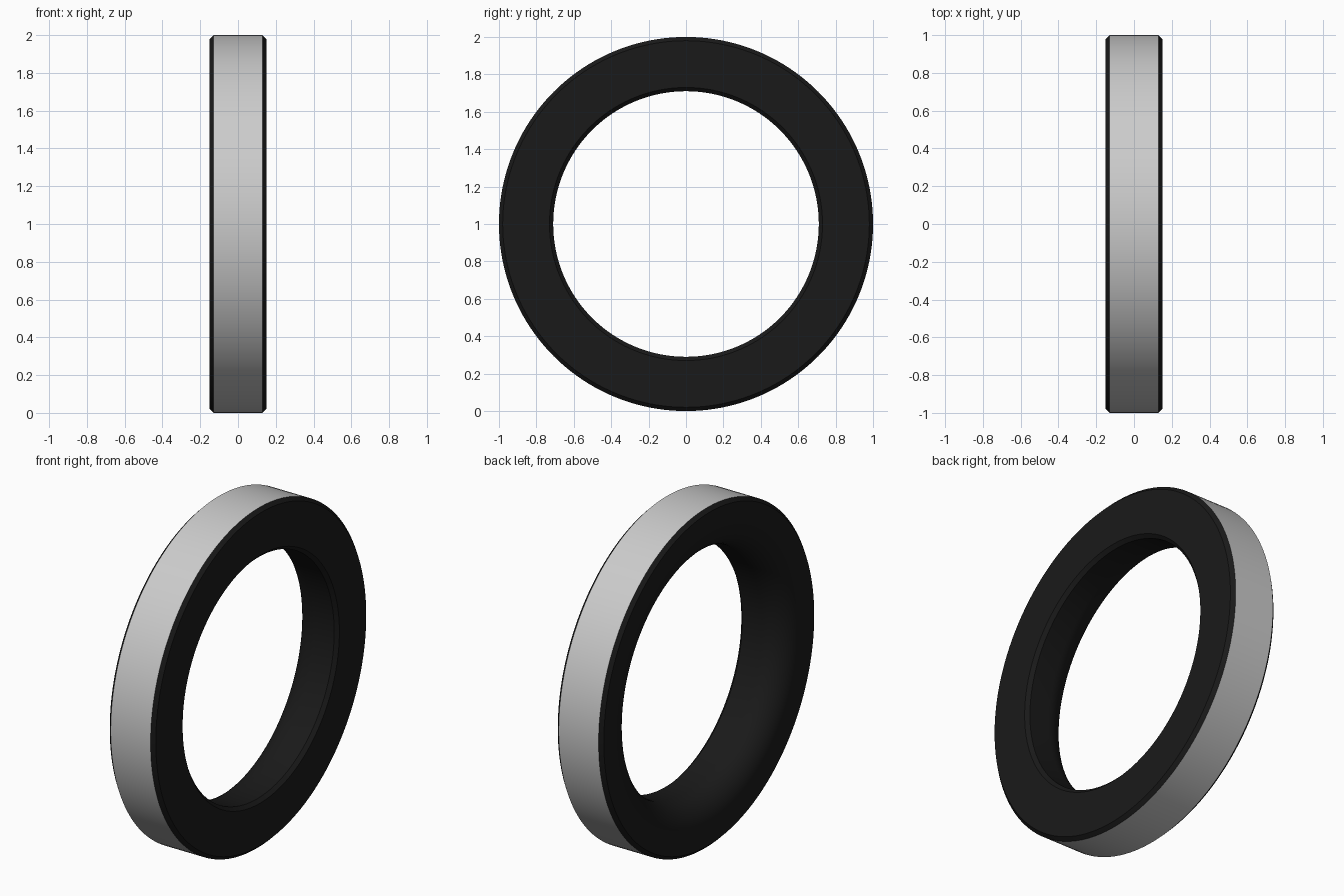
import bpy, bmesh, math

if "Cube" in bpy.data.objects:
    bpy.data.objects.remove(bpy.data.objects["Cube"])

SEGMENTS = 160
INNER, OUTER, HALF = 0.71, 1.0, 0.15
BEVEL, FILLET = 0.02, 0.15


def lathe(name, profile):
    """Sweep an (x, radius) profile around the x axis at z = 1."""
    bm = bmesh.new()
    rings = []
    for x, r in profile:
        rings.append([bm.verts.new((x, r * math.sin(a), 1 + r * math.cos(a)))
                      for a in (2 * math.pi * k / SEGMENTS for k in range(SEGMENTS))])
    for a, b in zip(rings, rings[1:]):
        for k in range(SEGMENTS):
            n = (k + 1) % SEGMENTS
            bm.faces.new((a[k], a[n], b[n], b[k]))
    mesh = bpy.data.meshes.new(name)
    bm.to_mesh(mesh)
    bm.free()
    obj = bpy.data.objects.new(name, mesh)
    bpy.context.collection.objects.link(obj)
    bpy.ops.object.select_all(action='DESELECT')
    obj.select_set(True)
    bpy.context.view_layer.objects.active = obj
    bpy.ops.object.shade_smooth_by_angle(angle=math.radians(30))
    return obj


# Grey outer band
lathe("outer_band", [(HALF - BEVEL, OUTER), (BEVEL - HALF, OUTER)])

# Black body: bevelled rims, bore, and a rounded bore mouth on the -x side
fillet = [(FILLET - HALF - FILLET * math.cos(t), INNER + FILLET - FILLET * math.sin(t))
          for t in (math.pi / 2 * k / 12 for k in range(13))]
body = lathe("ring_body",
             [(BEVEL - HALF, OUTER), (-HALF, OUTER - BEVEL)] + fillet +
             [(HALF - BEVEL, INNER), (HALF, INNER + BEVEL),
              (HALF, OUTER - BEVEL), (HALF - BEVEL, OUTER)])

black = bpy.data.materials.new("black")
black.diffuse_color = (0.01, 0.01, 0.01, 1)
black.use_nodes = True
black.node_tree.nodes["Principled BSDF"].inputs["Base Color"].default_value = black.diffuse_color
body.data.materials.append(black)
